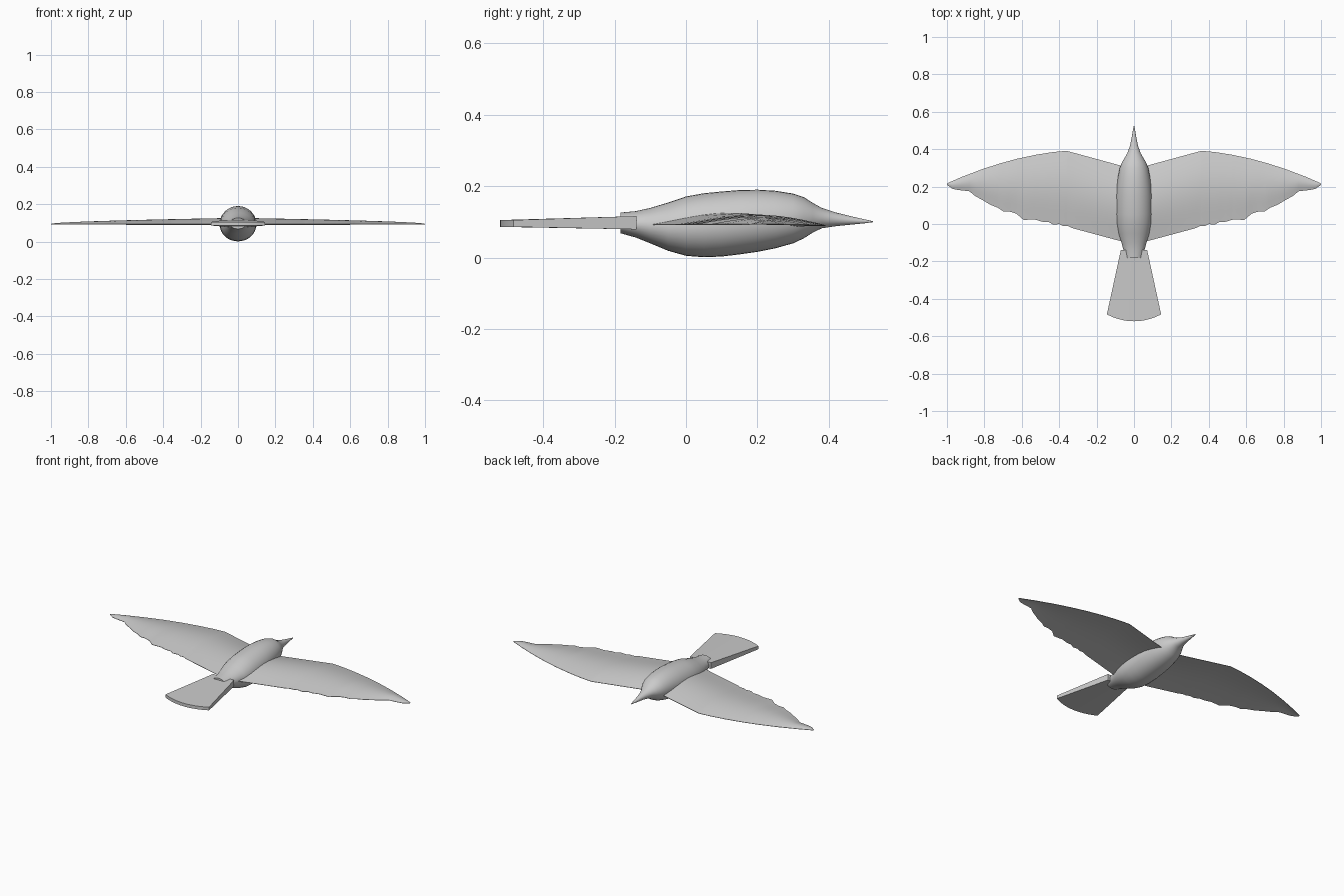
import bpy, bmesh, math

if "Cube" in bpy.data.objects:
    bpy.data.objects.remove(bpy.data.objects["Cube"])

grey = bpy.data.materials.new("plain grey")
grey.diffuse_color = (0.6, 0.6, 0.6, 1)
grey.use_nodes = True
grey.node_tree.nodes["Principled BSDF"].inputs["Base Color"].default_value = grey.diffuse_color


def interp(points, t):
    """Piecewise linear lookup in a sorted list of (t, value)."""
    for (a, va), (b, vb) in zip(points, points[1:]):
        if t <= b:
            return va + (vb - va) * (t - a) / (b - a)
    return points[-1][1]


def loft(name, rings, angle=40):
    """Skin closed rings with equal point counts and cap both ends."""
    bm = bmesh.new()
    rows = [[bm.verts.new(p) for p in ring] for ring in rings]
    n = len(rows[0])
    for a, b in zip(rows, rows[1:]):
        for i in range(n):
            j = (i + 1) % n
            bm.faces.new((a[i], a[j], b[j], b[i]))
    bm.faces.new(rows[0])
    bm.faces.new(rows[-1])
    bmesh.ops.recalc_face_normals(bm, faces=bm.faces)
    mesh = bpy.data.meshes.new(name)
    bm.to_mesh(mesh)
    bm.free()
    mesh.materials.append(grey)
    obj = bpy.data.objects.new(name, mesh)
    bpy.context.collection.objects.link(obj)
    bpy.ops.object.select_all(action='DESELECT')
    obj.select_set(True)
    bpy.context.view_layer.objects.active = obj
    bpy.ops.object.shade_smooth_by_angle(angle=math.radians(angle))
    return obj


# Body with head and beak: y, half width, bottom, top
stations = [
    (-0.183, 0.045, 0.068, 0.126), (-0.14, 0.056, 0.056, 0.130),
    (-0.10, 0.067, 0.040, 0.139), (-0.05, 0.084, 0.019, 0.154),
    (0.0, 0.094, 0.005, 0.171), (0.05, 0.098, 0.001, 0.180),
    (0.10, 0.098, 0.003, 0.185), (0.15, 0.097, 0.009, 0.189),
    (0.20, 0.093, 0.016, 0.190), (0.25, 0.086, 0.026, 0.187),
    (0.30, 0.076, 0.040, 0.179), (0.33, 0.064, 0.054, 0.169),
    (0.355, 0.049, 0.070, 0.153), (0.38, 0.035, 0.082, 0.139),
    (0.42, 0.021, 0.088, 0.126), (0.46, 0.013, 0.092, 0.116),
    (0.50, 0.006, 0.096, 0.107), (0.523, 0.002, 0.099, 0.102)]
SIDES = 32
rings = []
for y, w, lo, hi in stations:
    ring = []
    for k in range(SIDES):
        a = 2 * math.pi * k / SIDES
        ring.append((w * math.cos(a), y, (lo + hi) / 2 + (hi - lo) / 2 * math.sin(a)))
    rings.append(ring)
loft("body", rings)

# Wings: thin cambered sections between the leading and feathered trailing edges
leading = [(0.04, 0.304), (0.36, 0.391), (0.43, 0.385), (0.52, 0.371), (0.62, 0.350),
           (0.72, 0.323), (0.82, 0.290), (0.92, 0.252), (0.98, 0.226), (1.0, 0.217)]
trailing = [(0.04, -0.10), (0.33, -0.022), (0.355, -0.010), (0.38, -0.010),
            (0.40, 0.000), (0.43, -0.004), (0.46, 0.012), (0.49, 0.012),
            (0.53, 0.024), (0.59, 0.022), (0.63, 0.056), (0.67, 0.068),
            (0.70, 0.068), (0.73, 0.088), (0.77, 0.104), (0.81, 0.128),
            (0.85, 0.150), (0.88, 0.175), (0.94, 0.182), (0.97, 0.188), (1.0, 0.209)]
xs = sorted({p[0] for p in leading + trailing} | {0.1, 0.16, 0.22, 0.28})
CHORD = 12
for name, side in (("left_wing", -1), ("right_wing", 1)):
    rings = []
    for x in xs:
        y0, y1 = interp(trailing, x), interp(leading, x)
        rise = 0.035 * max(1 - x, 0.0) ** 0.6 + 0.001
        top, under = [], []
        for k in range(CHORD + 1):
            t = k / CHORD
            y = y0 + (y1 - y0) * t
            base = 0.092 - 0.004 * t * (1 - x) + 0.001 * x
            bulge = rise * math.sin(math.pi * t ** 1.1)
            top.append((side * x, y, base + bulge + 0.001))
            under.append((side * x, y, base + 0.5 * bulge - 0.001))
        rings.append(top + under[::-1])
    loft(name, rings, 60)

# Tail: wedge-shaped fan with a curved end, thinning toward the back
rings = []
for k in range(17):
    u = -1 + k / 8
    a = u * 0.30
    x0, y0 = 0.07 * u, -0.138
    x1 = 0.145 * math.sin(a) / math.sin(0.30)
    y1 = -0.52 + 0.037 * u * u
    rings.append([(x0, y0, 0.079), (x1, y1, 0.086), (x1, y1, 0.105), (x0, y0, 0.116)])
loft("tail", rings)
